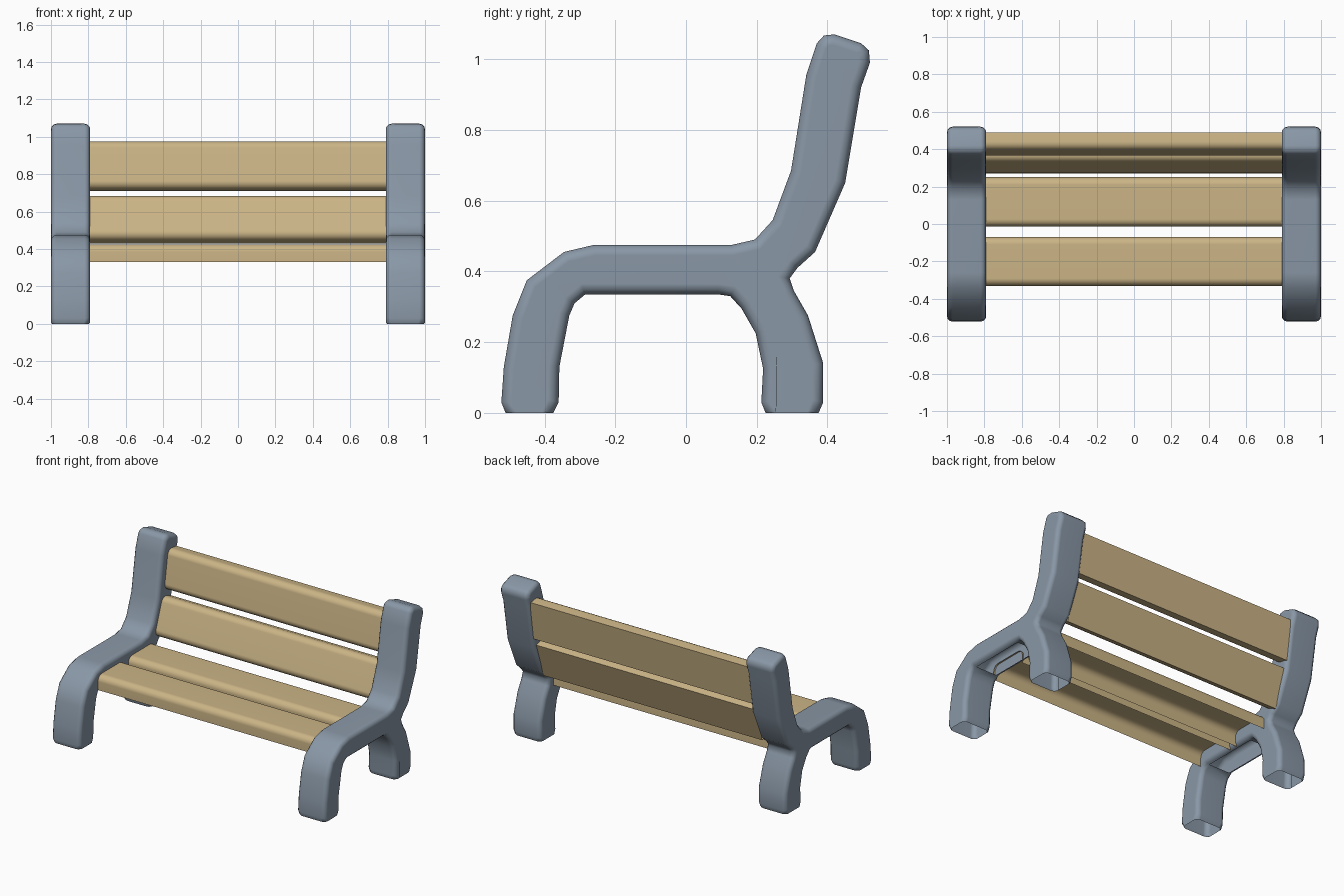
import bpy, bmesh, math
from mathutils import Vector

if "Cube" in bpy.data.objects:
    bpy.data.objects.remove(bpy.data.objects["Cube"])


def material(name, rgb):
    m = bpy.data.materials.new(name)
    m.diffuse_color = (*rgb, 1)
    m.use_nodes = True
    m.node_tree.nodes["Principled BSDF"].inputs["Base Color"].default_value = m.diffuse_color
    return m


GREY = material("blue grey frame", (0.25, 0.31, 0.38))
TAN = material("tan wood", (0.60, 0.46, 0.24))


def finish(bm, name, mat, angle):
    me = bpy.data.meshes.new(name)
    bm.to_mesh(me)
    bm.free()
    me.materials.append(mat)
    ob = bpy.data.objects.new(name, me)
    bpy.context.collection.objects.link(ob)
    bpy.ops.object.select_all(action='DESELECT')
    ob.select_set(True)
    bpy.context.view_layer.objects.active = ob
    bpy.ops.object.shade_smooth_by_angle(angle=math.radians(angle))
    return ob


# Side frame: one outline (y, z) covering legs, seat rail and back post
OUTLINE = [
    (-0.51, -0.08), (-0.51, 0), (-0.522, 0.03), (-0.515, 0.13), (-0.49, 0.275), (-0.45, 0.375),
    (-0.345, 0.455), (-0.26, 0.475), (0.13, 0.475), (0.195, 0.49), (0.245, 0.545),
    (0.297, 0.685), (0.34, 0.955), (0.37, 1.045), (0.39, 1.067), (0.42, 1.07),
    (0.495, 1.045), (0.517, 1.025), (0.52, 0.99), (0.495, 0.92), (0.45, 0.65),
    (0.365, 0.455), (0.315, 0.41), (0.293, 0.38), (0.305, 0.345), (0.345, 0.275),
    (0.388, 0.14), (0.388, 0.03), (0.375, 0), (0.375, -0.08),
    (0.225, -0.08), (0.225, 0), (0.213, 0.03), (0.218, 0.125), (0.197, 0.225), (0.157, 0.295),
    (0.125, 0.33), (0.09, 0.335), (-0.285, 0.335), (-0.315, 0.31), (-0.33, 0.275),
    (-0.358, 0.13), (-0.36, 0.03), (-0.375, 0), (-0.375, -0.08)]


def side_frames():
    x0, x1 = 0.79, 1.0
    bm = bmesh.new()
    face = bm.faces.new([bm.verts.new((x0, y, z)) for y, z in OUTLINE])
    ext = bmesh.ops.extrude_face_region(bm, geom=[face], use_keep_orig=True)
    for v in ext["geom"]:
        if isinstance(v, bmesh.types.BMVert):
            v.co.x = x1
    bmesh.ops.recalc_face_normals(bm, faces=bm.faces)
    # Rounded rims on both flat sides
    rims = [e for e in bm.edges if abs(e.verts[0].co.x - e.verts[1].co.x) < 1e-5]
    bmesh.ops.bevel(bm, geom=rims, offset=0.03, offset_type='OFFSET', segments=3,
                    profile=0.5, affect='EDGES', clamp_overlap=False)
    # Open feet, cut at the ground and slightly tapered
    bmesh.ops.bisect_plane(bm, geom=bm.verts[:] + bm.edges[:] + bm.faces[:],
                           plane_co=(0, 0, 0), plane_no=(0, 0, -1), clear_outer=True)
    for v in bm.verts:
        if v.co.z < 0.002:
            v.co.z = 0
            v.co.x = 0.895 + (v.co.x - 0.895) * 0.93
    # Open underside of the seat rail
    under = [f for f in bm.faces if f.normal.z < -0.98 and f.calc_area() > 0.03
             and 0.3 < f.calc_center_median().z < 0.36]
    bmesh.ops.delete(bm, geom=under, context='FACES')
    ob = finish(bm, "side_frames", GREY, 60)
    mir = ob.modifiers.new("mirror", 'MIRROR')
    mir.use_mirror_merge = False
    wn = ob.modifiers.new("normals", 'WEIGHTED_NORMAL')
    wn.keep_sharp = True


# Slat: D-shaped profile with rounded face, swept along x
def slat(name, cy, cz, length, thick, tilt, closed, r=0.04):
    h, t = length / 2, thick / 2
    pts = [(-h, -t)]
    for sx, a0 in ((-1, 180), (1, 90)):
        for i in range(5):
            a = math.radians(a0 - i * 22.5)
            pts.append((sx * (h - r) + r * math.cos(a), t - r + r * math.sin(a)))
    pts.append((h, -t))
    c, s = math.cos(tilt), math.sin(tilt)
    # along-slat axis and outward axis in the y-z plane
    u, n = Vector((0, c, s)), Vector((0, -s, c))
    bm = bmesh.new()
    rows = [[bm.verts.new(Vector((x, cy, cz)) + u * a + n * b) for a, b in pts]
            for x in (-0.8, 0.8)]
    k = len(pts)
    for i in range(k if closed else k - 1):
        j = (i + 1) % k
        bm.faces.new((rows[0][i], rows[1][i], rows[1][j], rows[0][j]))
    bmesh.ops.recalc_face_normals(bm, faces=bm.faces)
    top = max(bm.faces, key=lambda f: f.calc_center_median().dot(n))
    if top.normal.dot(n) < 0:
        bmesh.ops.reverse_faces(bm, faces=bm.faces)
    ob = finish(bm, name, TAN, 40)
    ob.modifiers.new("normals", 'WEIGHTED_NORMAL').keep_sharp = True


side_frames()
slat("seat_slat_front", -0.20, 0.378, 0.262, 0.095, 0, False)
slat("seat_slat_rear", 0.118, 0.378, 0.264, 0.095, 0, False)
slat("back_slat_lower", 0.345, 0.562, 0.25, 0.09, math.radians(70), True)
slat("back_slat_upper", 0.425, 0.846, 0.26, 0.09, math.radians(81), True)
